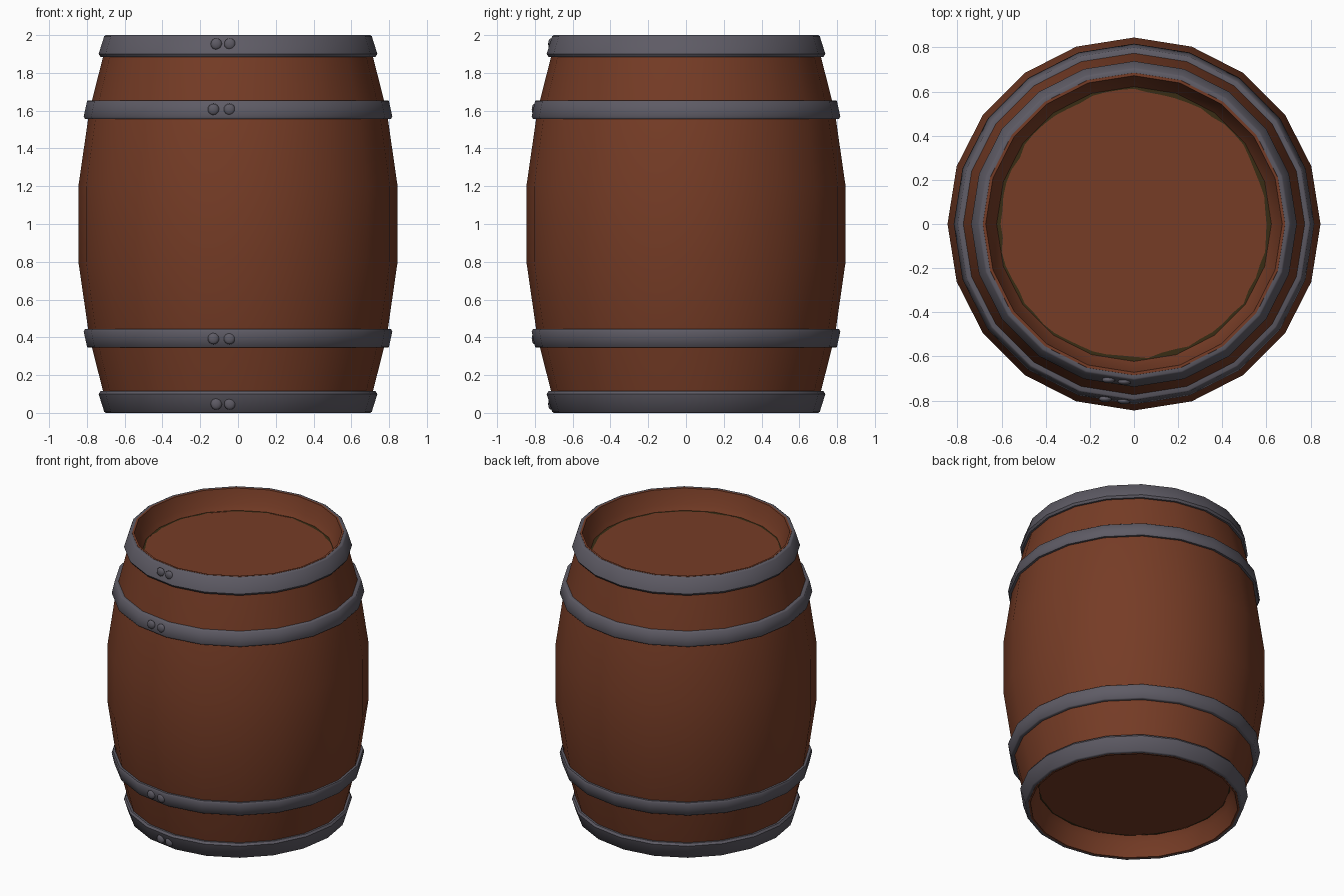
import bpy, bmesh, math, random

if "Cube" in bpy.data.objects:
    bpy.data.objects.remove(bpy.data.objects["Cube"])

random.seed(4)
SIDES = 20


def material(name, rgb):
    m = bpy.data.materials.new(name)
    m.diffuse_color = (*rgb, 1)
    m.use_nodes = True
    m.node_tree.nodes["Principled BSDF"].inputs["Base Color"].default_value = m.diffuse_color
    return m


WOOD = material("brown_wood", (0.18, 0.045, 0.019))
IRON = material("grey_iron", (0.112, 0.105, 0.13))
GRIME = material("dark_olive", (0.04, 0.025, 0.007))


def finish(name, bm, mat, angle=50):
    me = bpy.data.meshes.new(name)
    bm.to_mesh(me)
    bm.free()
    me.materials.append(mat)
    ob = bpy.data.objects.new(name, me)
    bpy.context.collection.objects.link(ob)
    bpy.ops.object.select_all(action='DESELECT')
    ob.select_set(True)
    bpy.context.view_layer.objects.active = ob
    bpy.ops.object.shade_smooth_by_angle(angle=math.radians(angle))
    return ob


def lathe(name, profile, mat, closed=False, sides=SIDES, jitter=0.0):
    """Spin (radius, z) points around z; jitter roughens the last point."""
    bm = bmesh.new()
    rings = []
    for i in range(sides):
        a = 2 * math.pi * i / sides
        ring = []
        for j, (r, z) in enumerate(profile):
            if jitter and j == len(profile) - 1:
                r += random.uniform(-jitter, jitter)
            ring.append(bm.verts.new((r * math.cos(a), r * math.sin(a), z)))
        rings.append(ring)
    n = len(profile)
    for i in range(sides):
        p, q = rings[i], rings[(i + 1) % sides]
        for j in range(n if closed else n - 1):
            k = (j + 1) % n
            bm.faces.new((p[j], q[j], q[k], p[k]))
    return finish(name, bm, mat)


def flip(profile):
    """Mirror a profile about mid height, keeping faces outward."""
    return [(r, 2 - z) for r, z in reversed(profile)]


# bulging body with rims that slope in to the recessed lids
half = [(0.62, 0.14), (0.645, 0.10), (0.672, 0.0), (0.685, 0.0),
        (0.787, 0.4), (0.845, 0.8)]
lathe("barrel_body", half + flip(half), WOOD)

# recessed lids with a ragged grimy edge
for name, z, up in (("top", 1.86, 1), ("bottom", 0.14, -1)):
    bm = bmesh.new()
    bmesh.ops.create_circle(bm, cap_ends=True, radius=0.635, segments=SIDES)
    for v in bm.verts:
        v.co.z = z
    bm.normal_update()
    for f in bm.faces:
        if f.normal.z * up < 0:
            f.normal_flip()
    finish(name + "_lid", bm, WOOD)
    edge = [(0.632, z + 0.004 * up), (0.605, z + 0.004 * up)]
    if up < 0:
        edge = [(0.632, z - 0.004), (0.612, z - 0.004)]
    ob = lathe(name + "_lid_grime", edge, GRIME, sides=60, jitter=0.009)
    if up < 0:
        ob.data.flip_normals()

# iron hoops, mirrored top and bottom
end_hoop = [(0.68, 1.885), (0.728, 1.885), (0.738, 1.9),
            (0.708, 1.995), (0.7, 2.0), (0.678, 1.998)]
mid_hoop = [(0.76, 1.56), (0.81, 1.557), (0.817, 1.57),
            (0.799, 1.65), (0.792, 1.655), (0.75, 1.65)]
for name, prof in (("end_hoop", end_hoop), ("middle_hoop", mid_hoop)):
    lathe("upper_" + name, prof, IRON, closed=True)
    lathe("lower_" + name, flip(prof), IRON, closed=True)

# pairs of flattened rivets on the front of each hoop
for z, r, xs in ((1.953, 0.719, (-0.115, -0.043)), (1.607, 0.806, (-0.13, -0.045))):
    for h in (z, 2 - z):
        for x in xs:
            bm = bmesh.new()
            bmesh.ops.create_uvsphere(bm, u_segments=12, v_segments=8, radius=0.03)
            y = -math.sqrt(r * r - x * x) + 0.003
            for v in bm.verts:
                v.co = (v.co.x + x, v.co.y * 0.5 + y, v.co.z + h)
            finish("hoop_rivet", bm, IRON)
